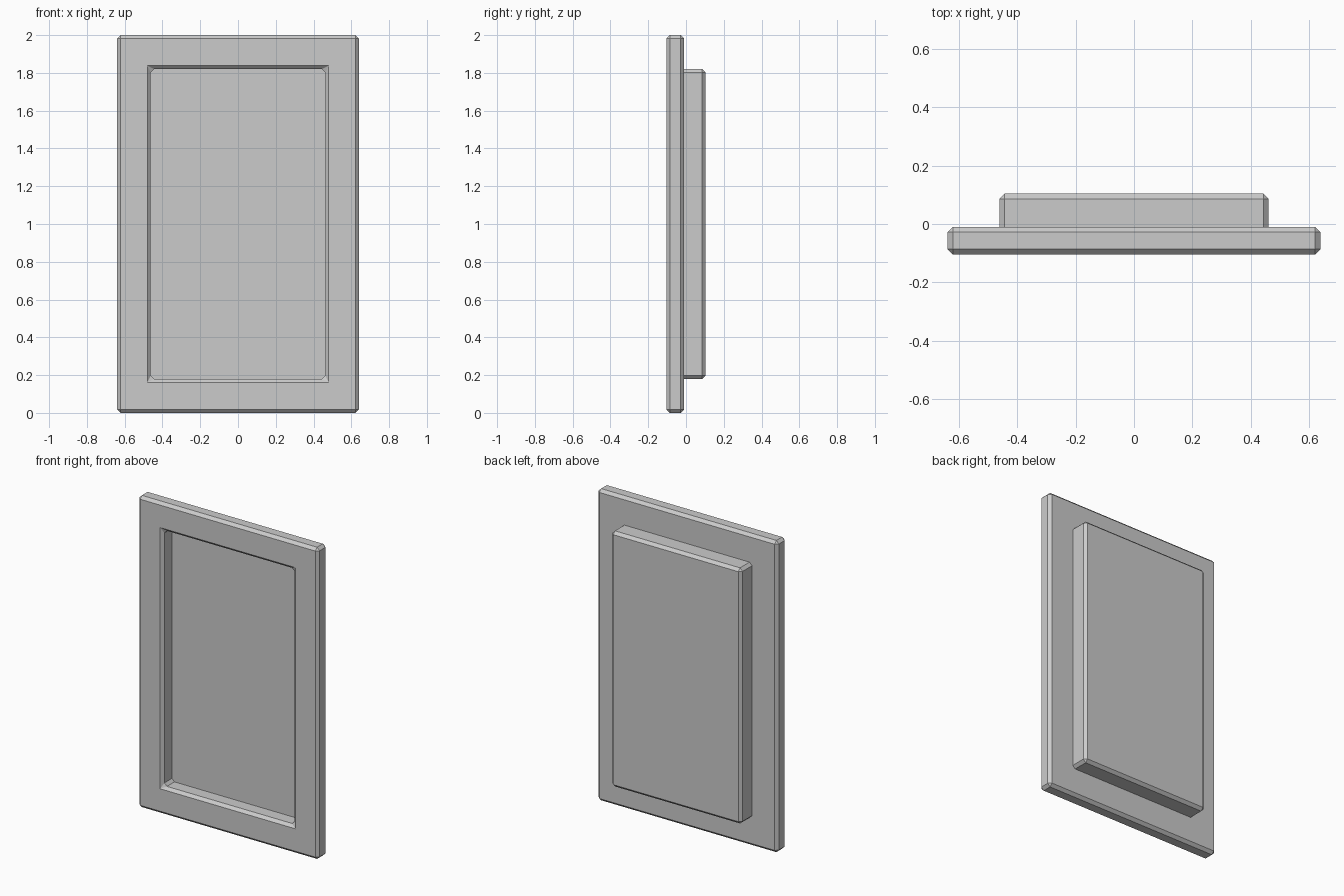
import bpy
import bmesh

cube = bpy.data.objects.get("Cube")
if cube:
    bpy.data.objects.remove(cube, do_unlink=True)

# Main dimensions
BEVEL = 0.018
FRONT, REAR, PANEL_REAR = -0.104, -0.01, 0.104
FRAME_W, FRAME_H = 0.64, 1.0
PANEL_W, PANEL_H = 0.462, 0.82

grey = bpy.data.materials.new("light grey")
grey.use_nodes = True
grey.diffuse_color = (0.6, 0.6, 0.6, 1)
grey.node_tree.nodes["Principled BSDF"].inputs["Base Color"].default_value = (0.6, 0.6, 0.6, 1)


def loop(w, h, y, cut):
    """Rectangle around the model's middle, corners cut off by 'cut'."""
    quarter = [(w, h - cut), (w - cut, h)]
    points = quarter + [(-x, z) for x, z in reversed(quarter)]
    points += [(-x, -z) for x, z in points]
    return [(x, y, z + FRAME_H) for x, z in points]


def loft(name, loops, ring):
    """Join loops in order: a closed ring, or a solid capped at both ends."""
    bm = bmesh.new()
    rows = [[bm.verts.new(p) for p in points] for points in loops]
    pairs = list(zip(rows, rows[1:]))
    if ring:
        pairs.append((rows[-1], rows[0]))
    else:
        bm.faces.new(rows[0])
        bm.faces.new(rows[-1])
    for a, b in pairs:
        for i in range(len(a)):
            j = (i + 1) % len(a)
            bm.faces.new((a[i], a[j], b[j], b[i]))
    bmesh.ops.remove_doubles(bm, verts=bm.verts, dist=0.0001)
    bmesh.ops.recalc_face_normals(bm, faces=bm.faces)
    mesh = bpy.data.meshes.new(name)
    bm.to_mesh(mesh)
    bm.free()
    mesh.materials.append(grey)
    obj = bpy.data.objects.new(name, mesh)
    bpy.context.collection.objects.link(obj)


# Frame with chamfered outer edges and a chamfered opening
loft("frame", [
    loop(PANEL_W, PANEL_H, REAR, BEVEL),
    loop(PANEL_W, PANEL_H, FRONT + BEVEL, BEVEL),
    loop(PANEL_W + BEVEL, PANEL_H + BEVEL, FRONT, 0),
    loop(FRAME_W - BEVEL, FRAME_H - BEVEL, FRONT, 0),
    loop(FRAME_W, FRAME_H, FRONT + BEVEL, BEVEL),
    loop(FRAME_W, FRAME_H, REAR - BEVEL, BEVEL),
    loop(FRAME_W - BEVEL, FRAME_H - BEVEL, REAR, 0),
], ring=True)

# Raised rear panel that closes the opening
loft("rear_panel", [
    loop(PANEL_W, PANEL_H, REAR, BEVEL),
    loop(PANEL_W, PANEL_H, PANEL_REAR - BEVEL, BEVEL),
    loop(PANEL_W - BEVEL, PANEL_H - BEVEL, PANEL_REAR, 0),
], ring=False)
